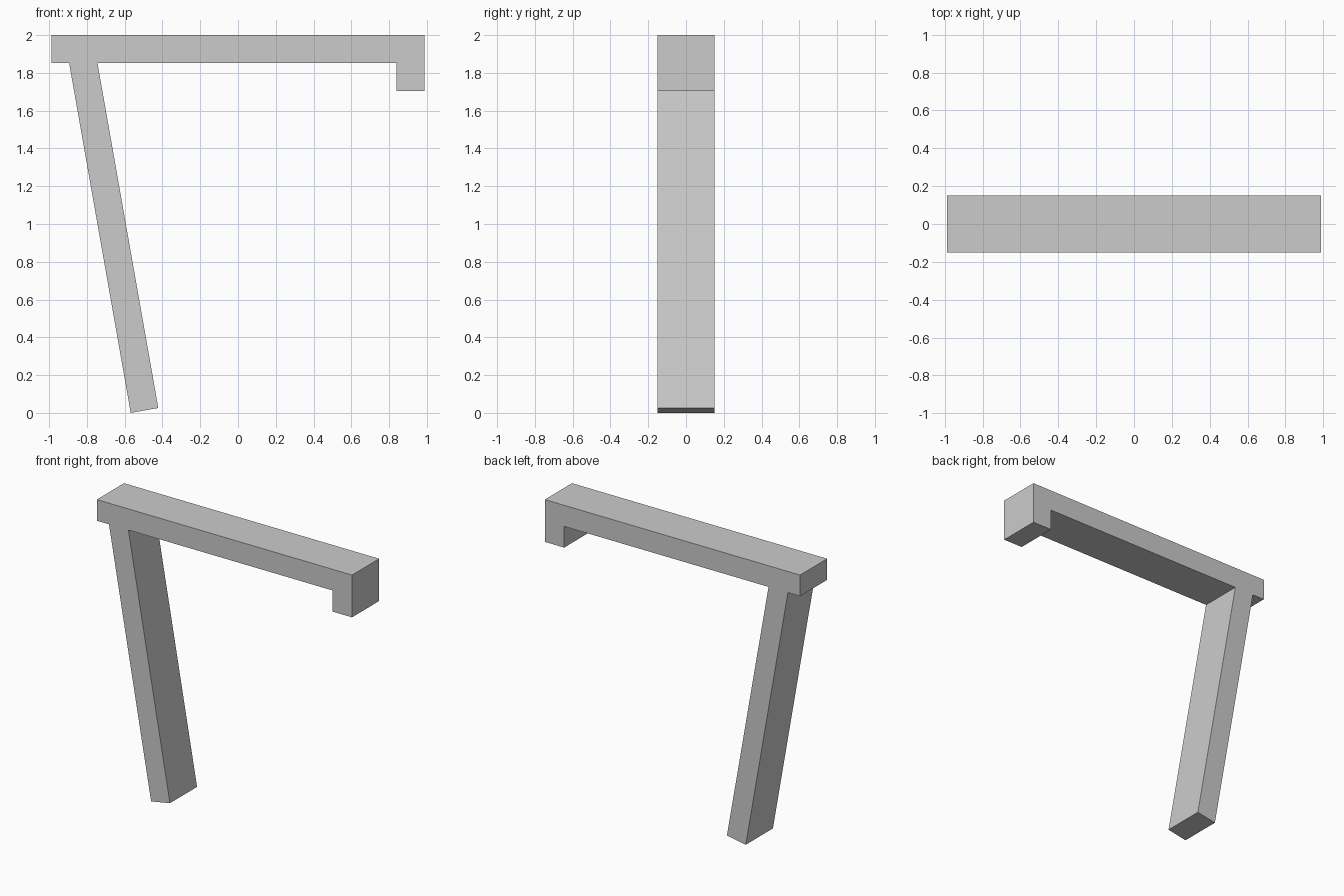
import bpy
import bmesh

cube = bpy.data.objects.get("Cube")
if cube:
    bpy.data.objects.remove(cube, do_unlink=True)

grey = bpy.data.materials.new("plain grey")
grey.use_nodes = True
colour = (0.6, 0.6, 0.6, 1)
grey.diffuse_color = colour
grey.node_tree.nodes["Principled BSDF"].inputs["Base Color"].default_value = colour

HALF_DEPTH = 0.15


def extruded(name, outline):
    """Extrude a front outline of (x, z) points along y."""
    bm = bmesh.new()
    face = bm.faces.new([bm.verts.new((x, -HALF_DEPTH, z)) for x, z in outline])
    result = bmesh.ops.extrude_face_region(bm, geom=[face])
    verts = [v for v in result["geom"] if isinstance(v, bmesh.types.BMVert)]
    bmesh.ops.translate(bm, verts=verts, vec=(0, 2 * HALF_DEPTH, 0))
    bmesh.ops.recalc_face_normals(bm, faces=bm.faces)
    mesh = bpy.data.meshes.new(name)
    bm.to_mesh(mesh)
    bm.free()
    mesh.materials.append(grey)
    obj = bpy.data.objects.new(name, mesh)
    bpy.context.collection.objects.link(obj)
    return obj


# One continuous bracket: top beam, end lip and slanted leg
extruded("beam_with_leg_and_lip", [
    (-0.988, 2.0), (-0.988, 1.852), (-0.894, 1.852),   # beam's short overhang
    (-0.568, 0.0), (-0.422, 0.026), (-0.744, 1.852),   # slanted leg
    (0.838, 1.852), (0.838, 1.704), (0.988, 1.704),    # hanging lip
    (0.988, 2.0),
])
